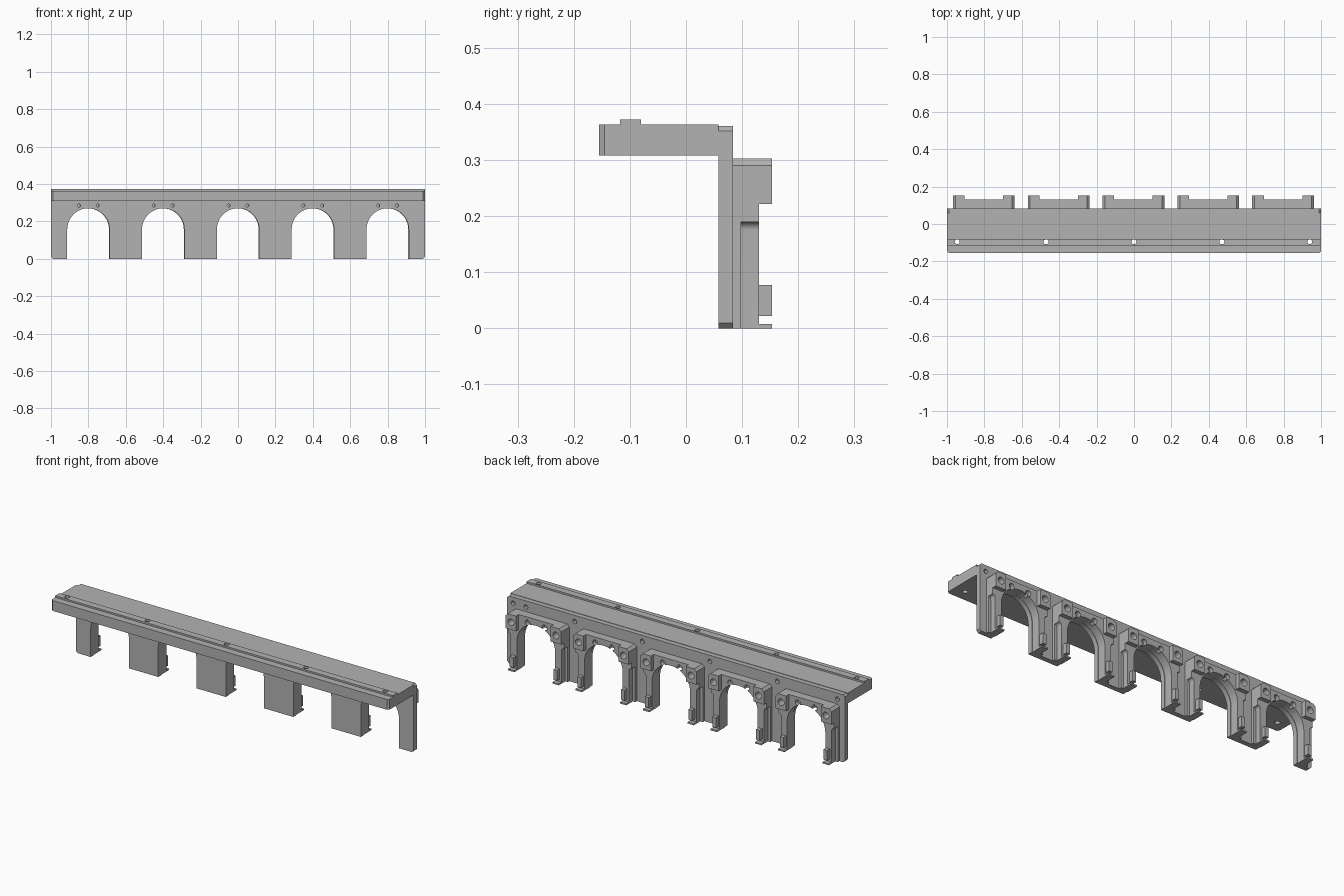
import bpy, bmesh
from math import pi, sin, cos

if "Cube" in bpy.data.objects:
    bpy.data.objects.remove(bpy.data.objects["Cube"])

grey = bpy.data.materials.new("plain grey")
grey.use_nodes = True
grey.diffuse_color = (0.45, 0.45, 0.45, 1)
grey.node_tree.nodes["Principled BSDF"].inputs["Base Color"].default_value = (0.45, 0.45, 0.45, 1)

CENTRES = [-0.8, -0.4, 0, 0.4, 0.8]
R, SPRING = 0.113, 0.157            # arch radius and springing height


def add_prism(bm, pts, axis, a, b):
    """Extrude a 2D outline along y (points are x, z) or z (points are x, y)."""
    def place(p, t):
        return (p[0], t, p[1]) if axis == "y" else (p[0], p[1], t)
    lo = [bm.verts.new(place(p, a)) for p in pts]
    hi = [bm.verts.new(place(p, b)) for p in pts]
    n = len(pts)
    bm.faces.new(lo)
    bm.faces.new(hi[::-1])
    for i in range(n):
        j = (i + 1) % n
        bm.faces.new((lo[i], hi[i], hi[j], lo[j]))


def circle(u, v, r, n=20):
    return [(u + r * cos(2 * pi * i / n), v + r * sin(2 * pi * i / n)) for i in range(n)]


def rect(u0, u1, v0, v1):
    return [(u0, v0), (u1, v0), (u1, v1), (u0, v1)]


def arch(c):
    """Arched opening outline from its left foot to its right foot."""
    curve = [(c - R * cos(pi * i / 32), SPRING + R * sin(pi * i / 32)) for i in range(33)]
    return [(c - R, 0)] + curve + [(c + R, 0)]


def build(name, prisms, holes=()):
    def mesh_object(label, parts):
        bm = bmesh.new()
        for part in parts:
            add_prism(bm, *part)
        bmesh.ops.recalc_face_normals(bm, faces=bm.faces)
        mesh = bpy.data.meshes.new(label)
        bm.to_mesh(mesh)
        bm.free()
        mesh.materials.append(grey)
        ob = bpy.data.objects.new(label, mesh)
        bpy.context.collection.objects.link(ob)
        return ob

    ob = mesh_object(name, prisms)
    bpy.ops.object.select_all(action="DESELECT")
    ob.select_set(True)
    bpy.context.view_layer.objects.active = ob
    if holes:
        cutter = mesh_object("hole_cutter", holes)
        cutter.hide_render = True
        mod = ob.modifiers.new("holes", "BOOLEAN")
        mod.operation, mod.solver, mod.object = "DIFFERENCE", "EXACT", cutter
        bpy.ops.object.modifier_apply(modifier=mod.name)
        bpy.data.objects.remove(cutter)
    bpy.ops.object.shade_smooth_by_angle(angle=pi / 6)
    return ob


# Arcaded wall with chamfered ends, through holes and blind holes on its back
outline = [(-1, 0.01), (-0.99, 0)]
for c in CENTRES:
    outline += arch(c)
outline += [(0.99, 0), (1, 0.01), (1, 0.352), (0.99, 0.361), (-0.99, 0.361), (-1, 0.352)]
holes = [("y", c + s, 0.285, 0.008, 0.04) for c in CENTRES for s in (-0.05, 0.05)]
holes += [("y", x, 0.328, 0.012, 0.066) for x in (-0.955, -0.6, -0.2, 0.2, 0.6, 0.89, 0.965)]
build("arcade_wall", [(outline, "y", 0.058, 0.084)],
      [(circle(x, z, r), "y", start, 0.1) for _, x, z, r, start in holes])

# Shelf slab and its raised rail, drilled vertically
drill = [(circle(x, -0.095, 0.013), "z", 0.28, 0.4) for x in (-0.945, -0.47, 0, 0.47, 0.94)]
slab = [(-0.99, -0.155), (0.99, -0.155), (1, -0.145), (1, 0.058), (-1, 0.058), (-1, -0.145)]
build("shelf_slab", [(slab, "z", 0.308, 0.363)], drill)
build("shelf_rail", [(rect(-1, 1, -0.118, -0.08), "z", 0.363, 0.372)], drill)

# Arched brackets on the back of the wall
for k, wall_c in enumerate(CENTRES, 1):
    c = wall_c - 0.003
    tag = f"_{k}"
    top = [(0.165, 0.29), (0.152, 0.303)]

    def both_sides(right):
        return [(c + x, z) for x, z in right] + [(c - x, z) for x, z in right[::-1]]

    # thin backing plate, then the body whose legs step in under a fillet
    plate = both_sides([(0.165, 0)] + top)
    fillet = [(0.165 - 0.015 * cos(pi * i / 16), 0.175 + 0.015 * sin(pi * i / 16)) for i in range(9)]
    body = both_sides([(0.15, 0)] + fillet + top)
    screw = [(circle(c + s, 0.285, 0.008), "y", 0.07, 0.14) for s in (-0.05, 0.05)]
    bore = [(circle(c + s, 0.272, 0.015), "y", 0.108, 0.14) for s in (-0.05, 0.05)]
    socket = [(circle(c + s, 0.262, 0.018), "y", 0.11, 0.16) for s in (-0.133, 0.133)]
    build("bracket_plate" + tag, [(arch(c) + plate, "y", 0.084, 0.098)], screw)
    build("bracket_body" + tag, [(arch(c) + body, "y", 0.098, 0.13)], bore + socket)

    for side, s in (("left", 1), ("right", -1)):
        # drilled upper tab, lower clip and foot lip on each leg
        tab = [(c + s * x, z) for x, z in [(0.103, 0.222), (0.165, 0.222)] + top + [(0.103, 0.303)]]
        build(f"{side}_tab{tag}", [(tab, "y", 0.13, 0.153)], socket)
        x0, x1 = sorted((c + s * 0.118, c + s * 0.14))
        build(f"{side}_clip{tag}", [(rect(x0, x1, 0.022, 0.077), "y", 0.13, 0.153)])
        x0, x1 = sorted((c + s * R, c + s * 0.15))
        build(f"{side}_foot_lip{tag}", [(rect(x0, x1, 0, 0.008), "y", 0.13, 0.153)])
